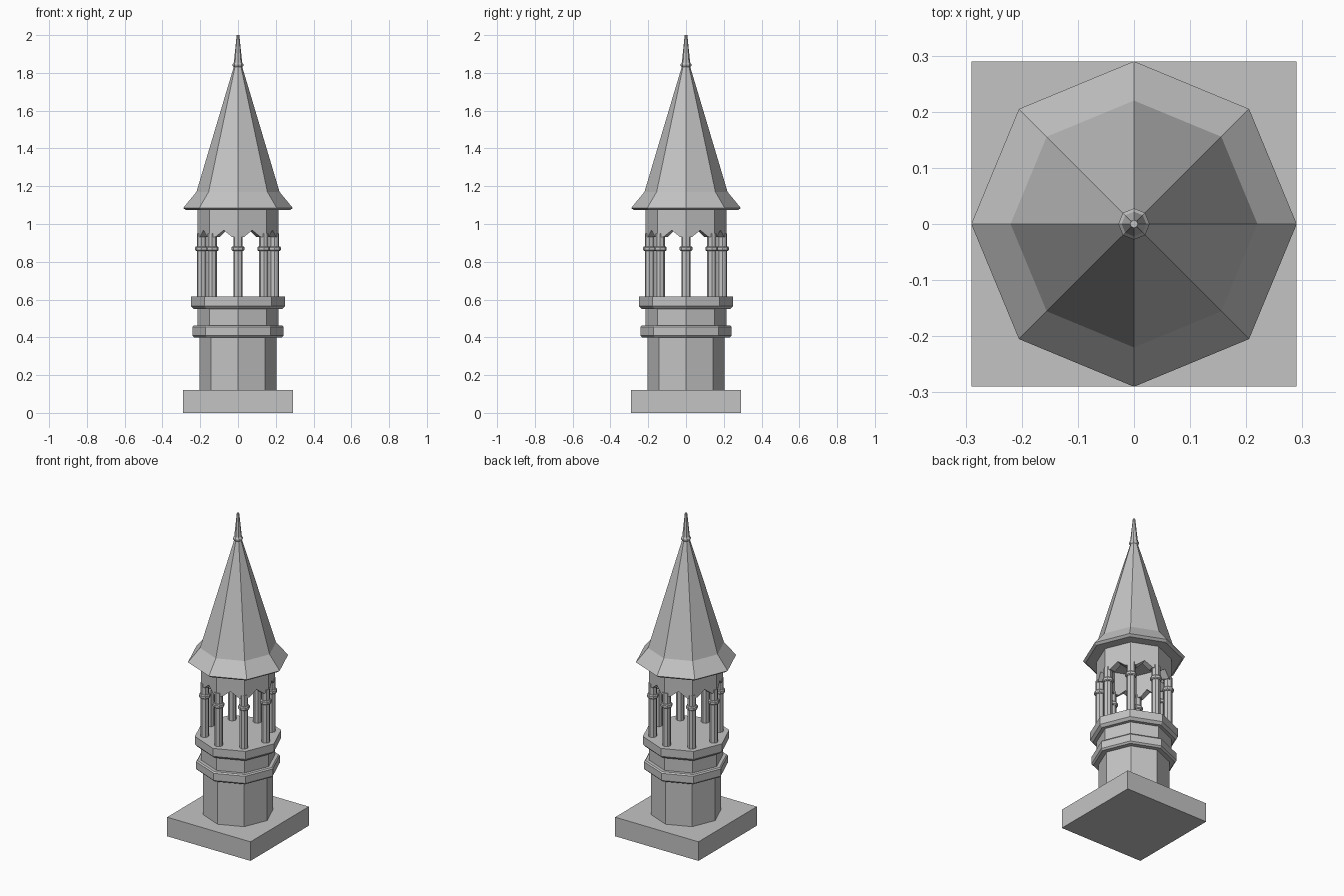
import bpy, bmesh
from math import cos, sin, pi
from mathutils import Vector

cube = bpy.data.objects.get("Cube")
if cube:
    bpy.data.objects.remove(cube, do_unlink=True)

stone = bpy.data.materials.new("grey stone")
stone.use_nodes = True
stone.diffuse_color = (0.55, 0.55, 0.55, 1)
stone.node_tree.nodes["Principled BSDF"].inputs["Base Color"].default_value = (0.55, 0.55, 0.55, 1)


def finish(name, bm):
    bmesh.ops.remove_doubles(bm, verts=bm.verts, dist=1e-5)
    bmesh.ops.recalc_face_normals(bm, faces=bm.faces)
    mesh = bpy.data.meshes.new(name)
    bm.to_mesh(mesh)
    bm.free()
    mesh.materials.append(stone)
    obj = bpy.data.objects.new(name, mesh)
    bpy.context.collection.objects.link(obj)
    return obj


def corner(i, r, z, n=8):
    a = 2 * pi * i / n
    return Vector((r * cos(a), r * sin(a), z))


def turned(name, profile, at=(0, 0, 0), n=8):
    """Closed faceted solid through (radius, height) rings, bottom to top."""
    bm = bmesh.new()
    rings = [[bm.verts.new(corner(i, r, z, n) + Vector(at)) for i in range(n)]
             for r, z in profile]
    for low, high in zip(rings, rings[1:]):
        for i in range(n):
            j = (i + 1) % n
            bm.faces.new((low[i], low[j], high[j], high[i]))
    bm.faces.new(rings[0][::-1])
    bm.faces.new(rings[-1])
    return finish(name, bm)


# Square plinth
bm = bmesh.new()
bmesh.ops.create_cube(bm, size=1)
bmesh.ops.scale(bm, vec=(0.58, 0.58, 0.12), verts=bm.verts)
bmesh.ops.translate(bm, vec=(0, 0, 0.06), verts=bm.verts)
finish("plinth", bm)

# Octagonal lower tower
turned("shaft", [(0.203, 0.12), (0.203, 0.41)])
turned("lower_band", [(0.232, 0.4), (0.242, 0.41), (0.242, 0.455), (0.235, 0.463)])
turned("upper_shaft", [(0.214, 0.46), (0.214, 0.565)])
turned("gallery_floor", [(0.235, 0.55), (0.25, 0.565), (0.25, 0.615)])

# Ring of columns with collars, one at every corner
for i in range(8):
    spot = corner(i, 0.193, 0)
    turned(f"column_{i + 1}", [(0.025, 0.61), (0.025, 0.95)], spot)
    turned(f"column_collar_{i + 1}",
           [(0.029, 0.857), (0.034, 0.862), (0.034, 0.876), (0.029, 0.882)], spot)

# Arcade wall: eight panels, each with a pointed arch cut in its lower edge
bm = bmesh.new()
for i in range(8):
    a, b = corner(i, 0.214, 0), corner(i + 1, 0.214, 0)
    outline = [(0, 1.085), (0, 0.93), (0.2, 0.93), (0.5, 0.967),
               (0.8, 0.93), (1, 0.93), (1, 1.085)]
    outer, inner = [], []
    for t, z in outline:
        p = a.lerp(b, t)
        outer.append(bm.verts.new((p.x, p.y, z)))
        inner.append(bm.verts.new((p.x * 0.8, p.y * 0.8, z)))
    bm.faces.new(outer)
    bm.faces.new(inner[::-1])
    for k in range(1, 5):
        bm.faces.new((outer[k], outer[k + 1], inner[k + 1], inner[k]))
finish("arcade_wall", bm)

# Flared spire and finial
turned("spire", [(0.275, 1.073), (0.29, 1.085), (0.22, 1.17), (0.02, 1.84)])
turned("finial", [(0.022, 1.83), (0.028, 1.838), (0.028, 1.847),
                  (0.022, 1.855), (0.007, 2.0)])
